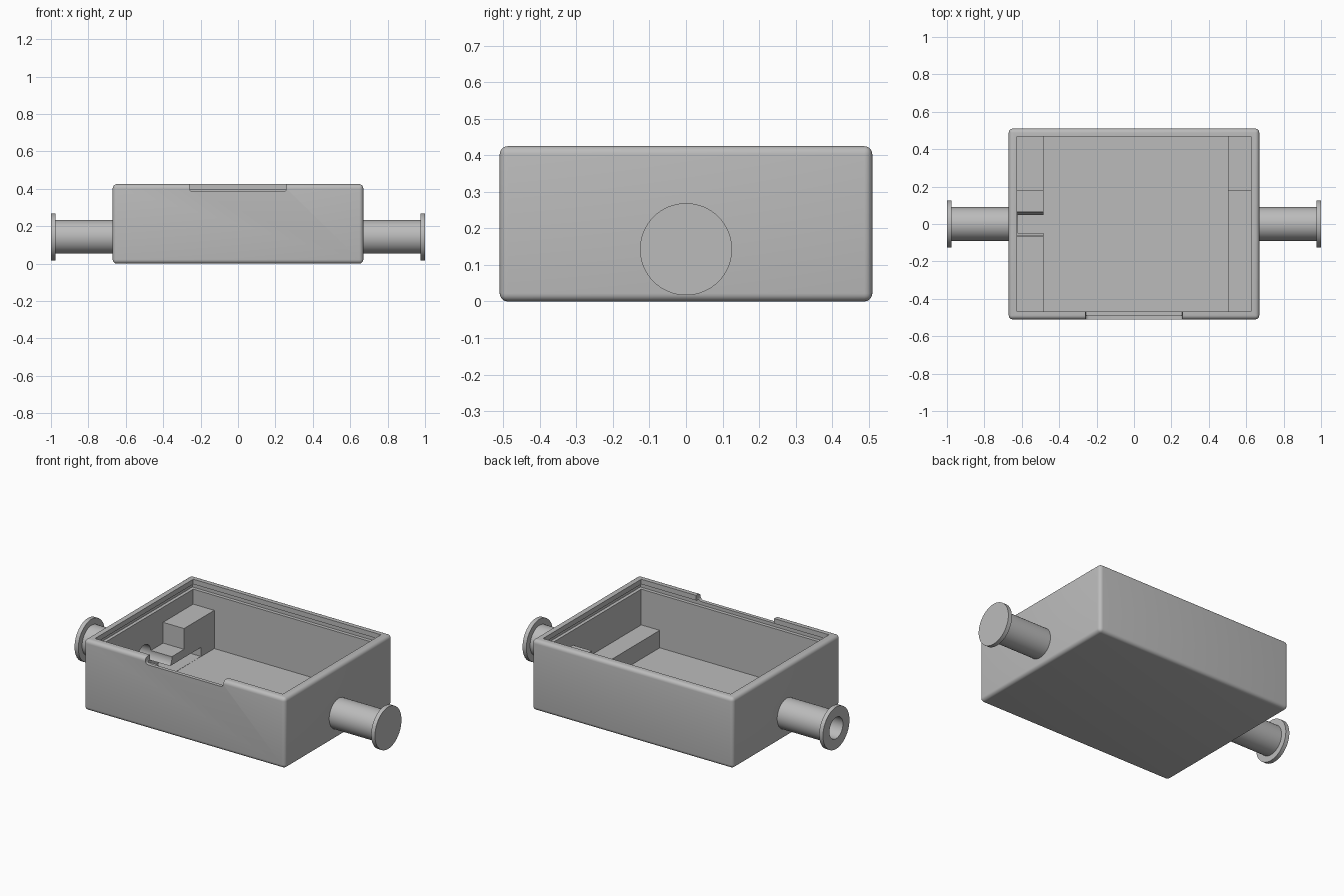
import bpy, bmesh, math
from mathutils import Matrix

old = bpy.data.objects.get("Cube")
if old:
    bpy.data.objects.remove(old, do_unlink=True)

grey = bpy.data.materials.new("plain grey")
grey.use_nodes = True
tone = (0.5, 0.5, 0.5, 1)
grey.diffuse_color = tone
grey.node_tree.nodes["Principled BSDF"].inputs["Base Color"].default_value = tone

AXIS_Z = 0.143      # height of the pipe axis
BORE = 0.064


def finish(name, bm):
    bmesh.ops.recalc_face_normals(bm, faces=bm.faces)
    mesh = bpy.data.meshes.new(name)
    bm.to_mesh(mesh)
    bm.free()
    mesh.materials.append(grey)
    ob = bpy.data.objects.new(name, mesh)
    bpy.context.scene.collection.objects.link(ob)
    return ob


def box(name, low, high, round_edges=0, pick=lambda e: True):
    bm = bmesh.new()
    bmesh.ops.create_cube(bm, size=1)
    for v in bm.verts:
        v.co = [(a + b) / 2 + c * (b - a) for a, b, c in zip(low, high, v.co)]
    if round_edges:
        bmesh.ops.bevel(bm, geom=[e for e in bm.edges if pick(e)], offset=round_edges,
                        segments=5, profile=0.5, affect='EDGES')
    return finish(name, bm)


def lathe_x(name, profile, side=1):
    """Spin (x, radius) points around the pipe axis."""
    bm = bmesh.new()
    verts = [bm.verts.new((side * x, r, AXIS_Z)) for x, r in profile]
    edges = [bm.edges.new(p) for p in zip(verts, verts[1:])]
    bmesh.ops.spin(bm, geom=verts + edges, cent=(0, 0, AXIS_Z), axis=(1, 0, 0),
                   angle=math.tau, steps=64, use_duplicate=False)
    bmesh.ops.remove_doubles(bm, verts=bm.verts, dist=0.0001)
    return finish(name, bm)


def cut(ob, cutter):
    mod = ob.modifiers.new("cut " + cutter.name, 'BOOLEAN')
    mod.operation = 'DIFFERENCE'
    mod.solver = 'EXACT'
    mod.object = cutter
    cutter.hide_render = True
    cutter.hide_viewport = True


def smooth(ob):
    bpy.ops.object.select_all(action='DESELECT')
    ob.select_set(True)
    bpy.context.view_layer.objects.active = ob
    for mod in list(ob.modifiers):
        bpy.ops.object.modifier_apply(modifier=mod.name)
    bpy.ops.object.shade_smooth_by_angle(angle=math.radians(30))


# Open tray with rounded outer edges
tray = box("tray", (-0.67, -0.51, 0), (0.67, 0.51, 0.425), 0.022)
cavity = box("cavity_cutter", (-0.625, -0.467, 0.045), (0.625, 0.467, 0.6))
groove = box("lid_groove_cutter", (-0.645, -0.488, 0.365), (0.645, 0.488, 0.395))
notch = box("notch_cutter", (-0.26, -0.6, 0.385), (0.26, -0.44, 0.6), 0.02,
            lambda e: all(v.co.z < 0.4 for v in e.verts)
            and abs(e.verts[0].co.y - e.verts[1].co.y) > 0.1)

# Bore that passes through one pipe, the wall and its shelf
bore = lathe_x("bore_cutter", [(-1.1, 0), (-1.1, BORE), (-0.4, BORE), (-0.4, 0)])
for cutter in (cavity, groove, notch, bore):
    cut(tray, cutter)

# Shelves along both side walls, each with a taller block at the back
shelf_steps = [(-0.467, 0.15), (0.18, 0.15), (0.18, 0.275), (0.467, 0.275)]
shelves = []
for name, x0, x1 in (("right_shelf", -0.63, -0.485), ("left_shelf", 0.502, 0.63)):
    bm = bmesh.new()
    outline = [(-0.467, 0.04)] + shelf_steps + [(0.467, 0.04)]
    face = bm.faces.new([bm.verts.new((x0, y, z)) for y, z in outline])
    grown = bmesh.ops.extrude_face_region(bm, geom=[face])["geom"]
    bmesh.ops.translate(bm, vec=(x1 - x0, 0, 0),
                        verts=[g for g in grown if isinstance(g, bmesh.types.BMVert)])
    shelves.append(finish(name, bm))
tunnel = box("tunnel_cutter", (-0.624, -0.34, 0.046), (-0.4, 0.34, 0.1))
cut(shelves[0], tunnel)
cut(shelves[0], bore)

# Flanged pipes: solid on the left, hollow on the right
outer = [(0.66, 0.09), (0.975, 0.09), (0.975, 0.126), (1.0, 0.126)]
left_pipe = lathe_x("left_pipe", [(0.66, 0)] + outer + [(1.0, 0)])
right_pipe = lathe_x("right_pipe", [(0.63, BORE), (0.66, BORE)] + outer + [(1.0, BORE), (0.66, BORE)][:1]
                     + [(0.63, BORE)], -1)

for ob in [tray, left_pipe, right_pipe] + shelves:
    smooth(ob)
for helper in (cavity, groove, notch, bore, tunnel):
    bpy.data.objects.remove(helper, do_unlink=True)
